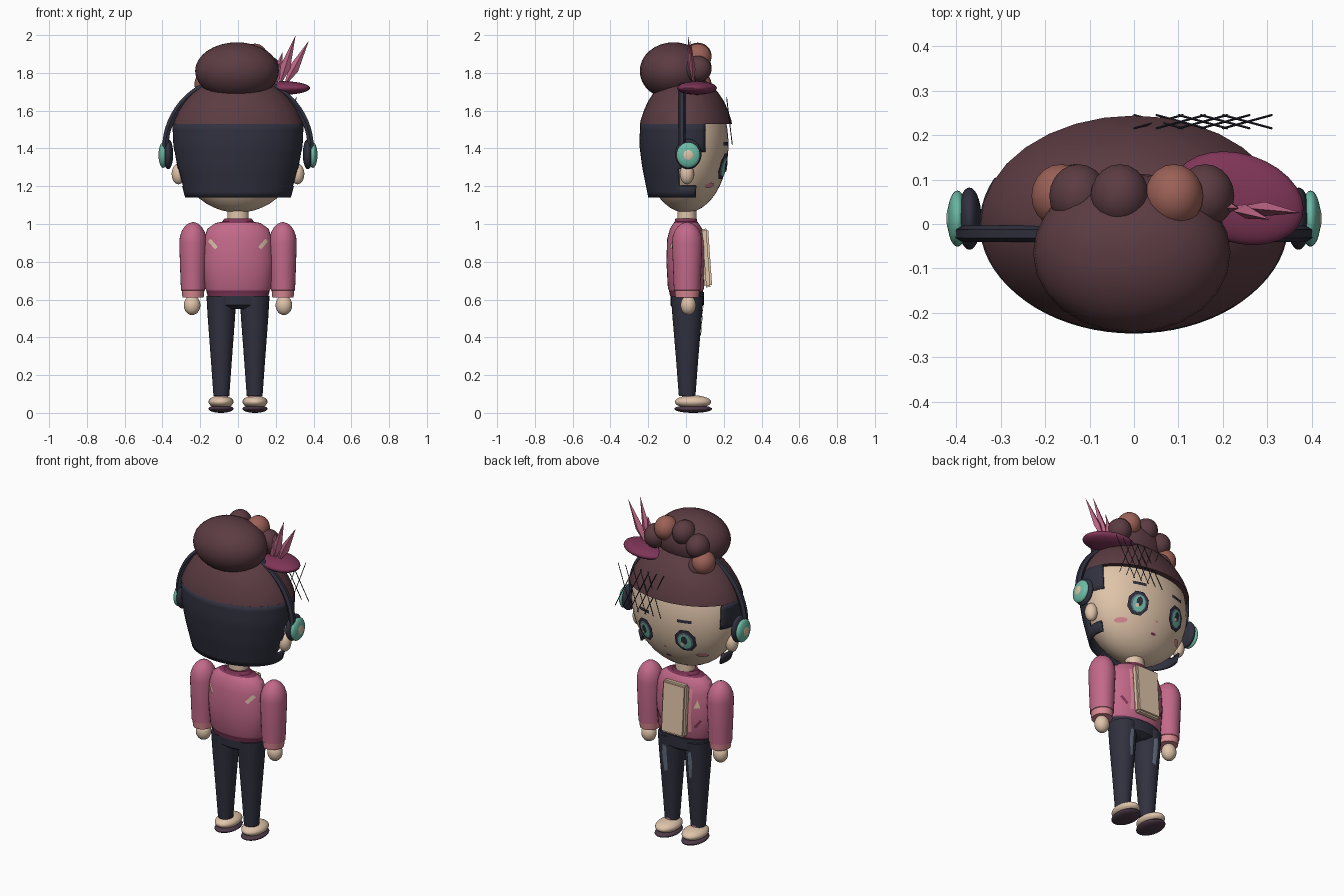
import bpy, bmesh, math
from mathutils import Vector, Matrix

if "Cube" in bpy.data.objects:
    bpy.data.objects.remove(bpy.data.objects["Cube"])


def material(name, *rgb):
    m = bpy.data.materials.new(name)
    m.use_nodes = True
    m.diffuse_color = (*rgb, 1)
    m.node_tree.nodes["Principled BSDF"].inputs["Base Color"].default_value = (*rgb, 1)
    return m


SKIN = material("skin beige", .74, .55, .40)
BROWN = material("dark brown hair", .105, .045, .055)
NAVY = material("navy", .03, .031, .05)
PINK = material("jacket pink", .54, .14, .25)
PLUM = material("dark pink", .21, .036, .095)
RUST = material("red brown", .33, .12, .095)
TEAL = material("teal", .15, .5, .38)
SOLE = material("sole purple", .075, .042, .065)
GREY = material("denim grey", .13, .16, .23)
BLUSH = material("light pink", .70, .25, .29)


def finish(name, bm, *mats):
    me = bpy.data.meshes.new(name)
    bm.to_mesh(me)
    bm.free()
    ob = bpy.data.objects.new(name, me)
    bpy.context.collection.objects.link(ob)
    for m in mats:
        me.materials.append(m)
    return ob


def ellipsoid(name, loc, rad, mat, seg=28, rot=0, cut=None):
    bm = bmesh.new()
    bmesh.ops.create_uvsphere(bm, u_segments=seg, v_segments=seg * 2 // 3, radius=1)
    mtx = Matrix.Translation(loc) @ Matrix.Rotation(rot, 4, "Z") @ Matrix.Diagonal((*rad, 1))
    bm.transform(mtx)
    if cut:  # keep only the part above the cut height
        geom = bm.verts[:] + bm.edges[:] + bm.faces[:]
        bmesh.ops.bisect_plane(bm, geom=geom, plane_co=(0, 0, cut), plane_no=(0, 0, 1), clear_inner=True)
        bmesh.ops.holes_fill(bm, edges=[e for e in bm.edges if e.is_boundary])
    return finish(name, bm, mat)


def loft(name, profile, center, mats, rule=None, keep=None, n=28, caps=True):
    """Stack elliptical rings (z, rx, ry); rule picks a material, keep filters faces."""
    bm = bmesh.new()
    angles = [2 * math.pi * i / n for i in range(n)]
    rings = [[bm.verts.new((center[0] + rx * math.cos(a), center[1] + ry * math.sin(a), z))
              for a in angles] for z, rx, ry in profile]
    for lo, hi in zip(rings, rings[1:]):
        for i in range(n):
            j = (i + 1) % n
            bm.faces.new((lo[i], lo[j], hi[j], hi[i]))
    if caps:
        bm.faces.new(rings[0][::-1])
        bm.faces.new(rings[-1])
    if rule:
        for f in bm.faces:
            f.material_index = rule(f.calc_center_median())
    if keep:
        gone = [f for f in bm.faces if not keep(f.calc_center_median())]
        bmesh.ops.delete(bm, geom=gone, context="FACES")
    return finish(name, bm, *mats)


def sample(profile, z):
    """Interpolate ring radii at a height."""
    for (z0, a0, b0), (z1, a1, b1) in zip(profile, profile[1:]):
        if z0 <= z <= z1:
            t = (z - z0) / (z1 - z0)
            return a0 + t * (a1 - a0), b0 + t * (b1 - b0)
    return profile[0][1:]


def patch(name, outline, surface, mat, side=1, lift=.004):
    """Thin painted plate that follows a surface y = f(x, z)."""
    pts = [Vector(p) for p in outline]
    edge = [a.lerp(b, k / 3) for a, b in zip(pts, pts[1:] + pts[:1]) for k in range(3)]
    mid = sum(pts, Vector((0, 0))) / len(pts)
    bm = bmesh.new()

    def put(p):
        return bm.verts.new((p.x, side * (surface(p.x, p.y) + lift), p.y))
    rings = [[put(mid.lerp(p, s)) for p in edge] for s in (.35, .7, 1)]
    bm.faces.new(rings[0])
    for a, b in zip(rings, rings[1:]):
        for i in range(len(edge)):
            j = (i + 1) % len(edge)
            bm.faces.new((a[i], a[j], b[j], b[i]))
    for f in bm.faces:
        f.normal_update()
        if f.normal.y * side < 0:
            f.normal_flip()
    return finish(name, bm, mat)


def oval(x, z, rx, rz, n=10):
    return [(x + rx * math.cos(2 * math.pi * (i + .5) / n), z + rz * math.sin(2 * math.pi * (i + .5) / n))
            for i in range(n)]


def bar(x0, z0, x1, z1, w):
    d = Vector((x1 - x0, z1 - z0))
    k = Vector((-d.y, d.x)).normalized() * w / 2
    a, b = Vector((x0, z0)), Vector((x1, z1))
    return [a - k, b - k, b + k, a + k]


def wires(name, paths, radius, mat, res):
    cu = bpy.data.curves.new(name, "CURVE")
    cu.dimensions, cu.bevel_depth, cu.bevel_resolution = "3D", radius, res
    cu.use_fill_caps = True
    for path in paths:
        sp = cu.splines.new("POLY")
        sp.points.add(len(path) - 1)
        for p, co in zip(sp.points, path):
            p.co = (*co, 1)
    cu.materials.append(mat)
    ob = bpy.data.objects.new(name, cu)
    bpy.context.collection.objects.link(ob)
    bpy.ops.object.select_all(action="DESELECT")
    ob.select_set(True)
    bpy.context.view_layer.objects.active = ob
    bpy.ops.object.convert(target="MESH")


# Head, hair cap and back hair
HEAD = Vector((.335, .225, .36))
HEAD_Z = 1.42
ellipsoid("head", (0, 0, HEAD_Z), HEAD, SKIN, 36)
ellipsoid("hair_cap", (0, 0, HEAD_Z), (.362, .256, .37), BROWN, 32, cut=1.53)
shape = [(1.14, .28, .2), (1.3, .322, .232), (1.42, .343, .247), (1.53, .347, .243)]
rows = [1.14 + .39 * i / 13 for i in range(14)]
hair = loft("back_hair", [(z, *sample(shape, min(z, 1.5299))) for z in rows], (0, 0), [NAVY], n=72, caps=False,
            keep=lambda c: c.y < -.03 or (c.z > 1.37 and c.y < .095) or (c.z < 1.2 and c.y < .06))
solid = hair.modifiers.new("thickness", "SOLIDIFY")
solid.thickness, solid.offset = .012, -1

# Bun and the braid around it
ellipsoid("hair_bun", (-.005, -.065, 1.81), (.222, .18, .152), BROWN, 24)
braid = [(-.165, 1.74, RUST), (-.125, 1.83, BROWN), (-.032, 1.89, BROWN),
         (.09, 1.885, RUST), (.16, 1.82, BROWN), (-.13, 1.70, BROWN)]
for i, (x, z, m) in enumerate(braid):
    ellipsoid(f"braid_bead_{i + 1}", (x, .063, z), (.066, .072, .07), m, 20)

# Small hat with feathers and a net veil
ellipsoid("hat", (.235, .058, 1.72), (.15, .1, .036), PLUM, 28, rot=-.3)
for i, (bx, tx, tz, y) in enumerate([(.19, .235, 1.91, .035), (.215, .305, 2, .01), (.24, .375, 1.97, .025)]):
    base, tip = Vector((bx, .04, 1.72)), Vector((tx, y, tz))
    d = tip - base
    wide = Vector((d.z, 0, -d.x)).normalized() * .027
    deep = Vector((0, .016, 0))
    mid = base + d * .4
    bm = bmesh.new()
    for p in (base, tip, mid + wide, mid - wide, mid + deep, mid - deep):
        bm.verts.new(p)
    bmesh.ops.convex_hull(bm, input=bm.verts[:])
    finish(f"feather_{i + 1}", bm, PINK)
net = []
for i in range(5):
    x = .05 * i
    net += [[(x, .245, 1.42), (x + .11, .215, 1.67)], [(x + .11, .245, 1.42), (x, .215, 1.67)]]
wires("net_veil", net, .0025, NAVY, 0)

# Headphones and ears
arc = [math.pi * i / 32 for i in range(33)]
wires("headband", [[(.385 * math.cos(a), -.022, 1.4 + .375 * math.sin(a)) for a in arc]], .019, NAVY, 1)
for tag, s in (("left", 1), ("right", -1)):
    ellipsoid(f"{tag}_ear_pad", (s * .37, .012, 1.37), (.027, .07, .08), NAVY)
    ellipsoid(f"{tag}_ear_shell", (s * .397, .012, 1.365), (.023, .063, .068), TEAL)
    ellipsoid(f"{tag}_ear_button", (s * .41, .012, 1.365), (.012, .034, .036), SKIN, 20)
    ellipsoid(f"{tag}_ear", (s * .315, .005, 1.265), (.036, .037, .055), SKIN, 20)


# Face details
def face(x, z):
    return HEAD.y * math.sqrt(max(0, 1 - (x / HEAD.x) ** 2 - ((z - HEAD_Z) / HEAD.z) ** 2))


for tag, s in (("left", 1), ("right", -1)):
    x = s * .135
    patch(f"{tag}_eye_rim", oval(x, 1.305, .062, .073, 8), face, NAVY, lift=.009)
    patch(f"{tag}_eye_white", oval(x, 1.303, .044, .054), face, GREY, lift=.012)
    patch(f"{tag}_iris", oval(x, 1.3, .036, .048), face, TEAL, lift=.015)
    patch(f"{tag}_pupil", oval(x, 1.31, .018, .028), face, NAVY, lift=.018)
    patch(f"{tag}_eye_glint", oval(x + .012, 1.285, .01, .012), face, SKIN, lift=.021)
    patch(f"{tag}_brow", bar(x - .04, 1.425, x + .04, 1.425, .018), face, NAVY, lift=.006)
    patch(f"{tag}_cheek", oval(s * .2, 1.205, .03, .014), face, BLUSH, lift=.006)
patch("mouth", oval(0, 1.17, .018, .007), face, PLUM)
patch("nose", oval(0, 1.235, .008, .007), face, BLUSH)

# Neck, jacket and shirt panel
loft("neck", [(.99, .058, .052), (1.1, .055, .05)], (0, .005), [SKIN])
JACKET = [(.62, .16, .085), (.648, .168, .09), (.66, .176, .096), (.8, .188, .104), (.92, .18, .1),
          (.975, .162, .085), (1.005, .12, .066), (1.012, .085, .06), (1.03, .07, .056)]
loft("jacket", JACKET, (0, 0), [PINK, PLUM], rule=lambda c: int(c.z < .65 or c.z > 1.008), n=32)
bm = bmesh.new()
bmesh.ops.create_cube(bm, size=1)
bm.transform(Matrix.Translation((0, .107, .82)) @ Matrix.Rotation(.07, 4, "X") @ Matrix.Diagonal((.16, .042, .31, 1)))
bmesh.ops.bevel(bm, geom=bm.edges[:], offset=.01, segments=2, affect="EDGES")
finish("shirt_panel", bm, SKIN)


def chest(x, z):
    rx, ry = sample(JACKET, z)
    return ry * math.sqrt(max(0, 1 - (x / rx) ** 2))


for tag, s in (("left", 1), ("right", -1)):
    patch(f"{tag}_back_slash", bar(s * .152, .915, s * .115, .872, .02), chest, SKIN, side=-1)
    patch(f"{tag}_lapel", bar(s * .088, .69, s * .092, .95, .018), chest, BLUSH)
    patch(f"{tag}_front_slash", bar(s * .115, .72, s * .148, .765, .014), chest, PLUM)
patch("chest_patch", [(-.112, .84), (-.145, .84), (-.13, .89)], chest, SKIN)

# Arms, hands, legs and shoes
THIGH = [(.09, .042, .044), (.3, .057, .06), (.5, .072, .077), (.62, .079, .086)]
for tag, s in (("left", 1), ("right", -1)):
    sleeve = [(.61, .056, .062), (.648, .06, .066), (.65, .064, .07), (.75, .068, .074), (.9, .073, .08)]
    sleeve += [(.9 + .11 * math.sin(a), .073 * math.cos(a), .08 * math.cos(a)) for a in (.3, .6, .9, 1.2, 1.5)]
    loft(f"{tag}_sleeve", sleeve, (s * .238, .006), [PINK, BLUSH], rule=lambda c: int(c.z < .649))
    ellipsoid(f"{tag}_hand", (s * .243, .012, .57), (.044, .041, .052), SKIN, 20)
    loft(f"{tag}_trouser_leg", THIGH, (s * .088, .006), [NAVY])

    def thigh(x, z, cx=s * .088):
        rx, ry = sample(THIGH, z)
        return .006 + ry * math.sqrt(max(0, 1 - ((x - cx) / rx) ** 2))
    patch(f"{tag}_worn_denim", [(s * .07, .41), (s * .09, .4), (s * .102, .5), (s * .095, .57), (s * .072, .56)],
          thigh, GREY)
    loft(f"{tag}_sock", [(.06, .036, .036), (.115, .036, .036)], (s * .088, .015), [BLUSH], n=20)
    ellipsoid(f"{tag}_shoe", (s * .09, .037, .058), (.066, .096, .035), SKIN)
    ellipsoid(f"{tag}_sole", (s * .09, .038, .021), (.066, .1, .021), SOLE)
loft("hips", [(.55, .09, .06), (.57, .15, .088), (.64, .166, .09)], (0, .006), [NAVY])

# Smooth shading with sharp edges kept
bpy.ops.object.select_all(action="DESELECT")
for ob in bpy.context.collection.objects:
    if ob.type == "MESH":
        ob.select_set(True)
        bpy.context.view_layer.objects.active = ob
bpy.ops.object.shade_smooth_by_angle(angle=math.radians(35))
